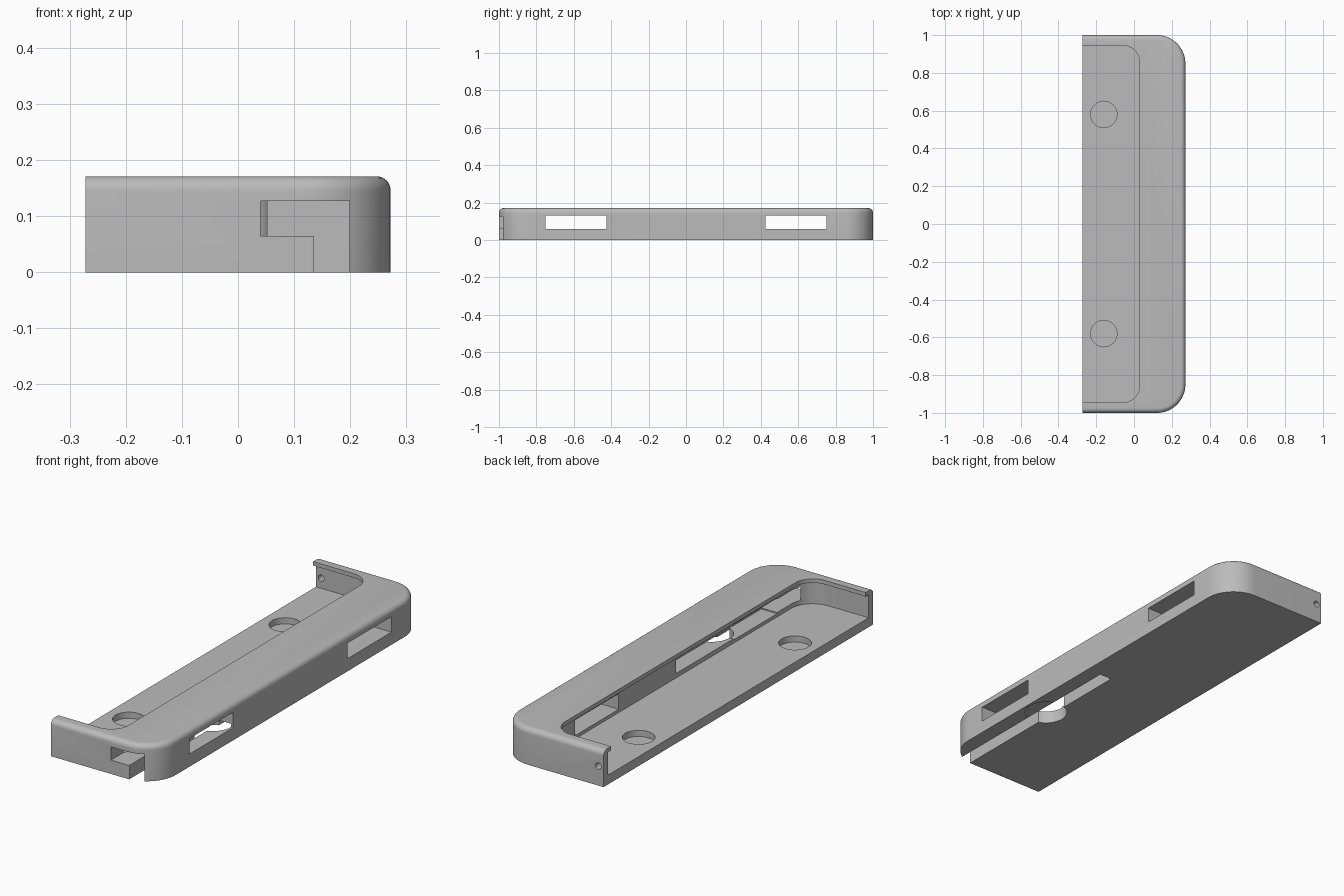
import bpy, bmesh, math

if "Cube" in bpy.data.objects:
    bpy.data.objects.remove(bpy.data.objects["Cube"])

grey = bpy.data.materials.new("light_grey")
grey.diffuse_color = (0.5, 0.5, 0.5, 1)
grey.use_nodes = True
grey.node_tree.nodes["Principled BSDF"].inputs["Base Color"].default_value = grey.diffuse_color


def link(name, bm):
    bmesh.ops.recalc_face_normals(bm, faces=bm.faces)
    mesh = bpy.data.meshes.new(name)
    bm.to_mesh(mesh)
    bm.free()
    mesh.materials.append(grey)
    ob = bpy.data.objects.new(name, mesh)
    bpy.context.collection.objects.link(ob)
    return ob


def profile(x0, x1, y, r, n=14):
    """Outline with a straight left side and two rounded right corners."""
    pts = [(x0, -y)]
    for sign, start in ((-1, -90), (1, 0)):
        for i in range(n + 1):
            a = math.radians(start + 90 * i / n)
            pts.append((x1 - r + r * math.cos(a), sign * (y - r) + r * math.sin(a)))
    return pts + [(x0, y)]


def loft(name, rings):
    """Skin a stack of (outline, height) rings and cap both ends."""
    bm = bmesh.new()
    rows = [[bm.verts.new((x, y, z)) for x, y in pts] for pts, z in rings]
    for a, b in zip(rows, rows[1:]):
        for i in range(len(a)):
            j = (i + 1) % len(a)
            bm.faces.new((a[i], a[j], b[j], b[i]))
    bm.faces.new(rows[0][::-1])
    bm.faces.new(rows[-1])
    return link(name, bm)


def box(name, x, y, z):
    pts = [(x[0], y[0]), (x[1], y[0]), (x[1], y[1]), (x[0], y[1])]
    return loft(name, [(pts, z[0]), (pts, z[1])])


def disc(name, x, y, r, z0, z1, n=40):
    pts = [(x + r * math.cos(2 * math.pi * i / n), y + r * math.sin(2 * math.pi * i / n))
           for i in range(n)]
    return loft(name, [(pts, z0), (pts, z1)])


# Body: upright sides with a rounded top edge
H, F = 0.171, 0.025
rings = [(profile(-0.272, 0.272, 1.0, 0.15), 0)]
for k in range(7):
    a = math.radians(90 * k / 6)
    d = F * (1 - math.cos(a))
    rings.append((profile(-0.272, 0.272 - d, 1.0 - d, 0.15 - d), H - F + F * math.sin(a)))
body = loft("case_half", rings)

# Tray cavity and the narrower opening that leaves a lip
cutters = [
    loft("cavity_cutter", [(profile(-0.4, 0.052, 0.967, 0.112), z) for z in (0.044, 0.152)]),
    loft("opening_cutter", [(profile(-0.45, 0.03, 0.945, 0.09), z) for z in (0.12, 0.3)]),
]

# Side windows and blind round pockets, one pair per end
for s in (-1, 1):
    ys = sorted((s * 0.425, s * 0.75))
    cutters.append(box("window_cutter", (0.0, 0.4), ys, (0.0595, 0.132)))
    cutters.append(disc("pocket_cutter", -0.16, s * 0.58, 0.07, 0.015, 0.1))

# Stepped channel from the front end, with a round keyhole in the floor
cutters += [
    box("channel_cutter", (0.04, 0.199), (-1.1, 0.0), (0.065, 0.127)),
    box("floor_slot_cutter", (0.135, 0.1985), (-1.15, -0.002), (-0.1, 0.08)),
    disc("keyhole_cutter", 0.166, -0.425, 0.095, -0.12, 0.075),
]

# Small pin hole through the rear wall
pin = disc("pin_hole_cutter", 0, 0, 0.015, -0.06, 0.06, 20)
pin.rotation_euler.x = math.pi / 2
pin.location = (-0.245, 0.985, 0.092)
cutters.append(pin)

# Cut everything and tidy up
bpy.context.view_layer.objects.active = body
for c in cutters:
    mod = body.modifiers.new("cut", "BOOLEAN")
    mod.operation = "DIFFERENCE"
    mod.solver = "EXACT"
    mod.object = c
    bpy.context.view_layer.update()
    bpy.ops.object.modifier_apply(modifier=mod.name)
for c in cutters:
    bpy.data.objects.remove(c)

bpy.ops.object.select_all(action="DESELECT")
body.select_set(True)
bpy.ops.object.shade_smooth_by_angle(angle=math.radians(30))
